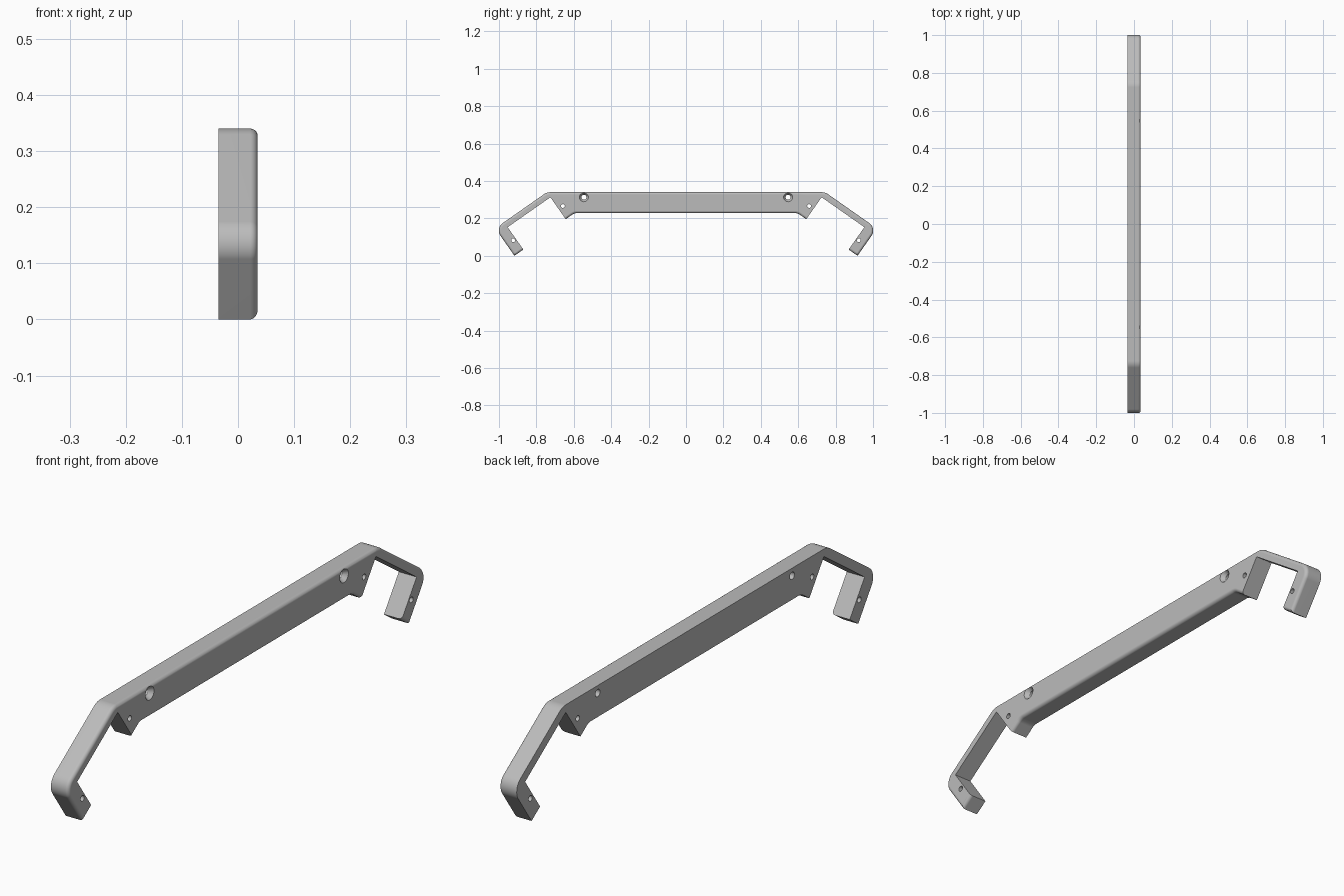
import bpy, bmesh, math
from mathutils import Vector

cube = bpy.data.objects.get("Cube")
if cube:
    bpy.data.objects.remove(cube, do_unlink=True)

HALF_WIDTH = 0.035
EDGE_ROUND = 0.013

grey = bpy.data.materials.new("satin grey")
grey.use_nodes = True
colour = (0.5, 0.5, 0.5, 1)
grey.diffuse_color = colour
grey.node_tree.nodes["Principled BSDF"].inputs["Base Color"].default_value = colour

# Side profile of one half: the arm slopes down, the hook turns back square to it
tilt = math.radians(35)
down_arm = Vector((math.cos(tilt), -math.sin(tilt)))
inward = Vector((-math.sin(tilt), -math.cos(tilt)))
slot_top = Vector((0.725, 0.313))
slot_corner = slot_top + 0.279 * down_arm
hook_inner = slot_corner + 0.146 * inward
hook_tip = hook_inner + 0.058 * down_arm
elbow = slot_corner - 0.033 * inward + 0.058 * down_arm
tab_tip = slot_top + 0.143 * inward

# Each corner: position, corner radius
half = [(Vector((0.597, 0.228)), 0.04), (tab_tip, 0), (slot_top, 0),
        (slot_corner, 0), (hook_inner, 0), (hook_tip, 0),
        (elbow, 0.048), (Vector((0.744, 0.34)), 0.06)]
corners = half + [(Vector((-p.x, p.y)), r) for p, r in reversed(half)]


def rounded_outline(corners, steps=8):
    """Replace each corner that has a radius with a tangent arc."""
    points = []
    for i, (p, r) in enumerate(corners):
        if not r:
            points.append(p)
            continue
        a = (corners[i - 1][0] - p).normalized()
        b = (corners[(i + 1) % len(corners)][0] - p).normalized()
        half_angle = a.angle(b) / 2
        centre = p + (a + b).normalized() * (r / math.sin(half_angle))
        start = p + a * (r / math.tan(half_angle)) - centre
        end = p + b * (r / math.tan(half_angle)) - centre
        for k in range(steps + 1):
            points.append(centre + start.lerp(end, k / steps).normalized() * r)
    return points


# Handle body: extrude the outline across x
outline = rounded_outline(corners)
bm = bmesh.new()
base = bm.faces.new([bm.verts.new((-HALF_WIDTH, p.x, p.y)) for p in outline])
extruded = bmesh.ops.extrude_face_region(bm, geom=[base], use_keep_orig=True)["geom"]
for v in extruded:
    if isinstance(v, bmesh.types.BMVert):
        v.co.x = HALF_WIDTH
bmesh.ops.recalc_face_normals(bm, faces=bm.faces)

# Round the outer +x rim, leaving the slot edges sharp
slot_points = (slot_top, slot_corner, hook_inner, tab_tip)


def in_slot(v):
    flat = Vector((abs(v.co.y), v.co.z))
    return any((flat - s).length < 0.001 for s in slot_points)


rim = [e for e in bm.edges if all(v.co.x > 0 for v in e.verts)
       and not all(in_slot(v) for v in e.verts)]
bmesh.ops.bevel(bm, geom=rim, offset=EDGE_ROUND, offset_type='OFFSET',
                segments=6, profile=0.5, affect='EDGES', clamp_overlap=False)
mesh = bpy.data.meshes.new("handle_body")
bm.to_mesh(mesh)
bm.free()
mesh.materials.append(grey)
body = bpy.data.objects.new("handle_body", mesh)
bpy.context.collection.objects.link(body)


def cut_hole(name, y, z, r_back, r_front, x_back, x_front):
    """Drill a round or tapered hole through the body along x."""
    bpy.ops.mesh.primitive_cone_add(
        vertices=32, radius1=r_back, radius2=r_front, depth=x_front - x_back,
        location=((x_back + x_front) / 2, y, z), rotation=(0, math.pi / 2, 0))
    cutter = bpy.context.object
    cutter.name = name
    cutter.hide_render = True
    cutter.data.materials.append(grey)
    mod = body.modifiers.new(name, 'BOOLEAN')
    mod.operation = 'DIFFERENCE'
    mod.solver = 'EXACT'
    mod.object = cutter
    bpy.context.view_layer.objects.active = body
    bpy.ops.object.modifier_apply(modifier=name)
    bpy.data.objects.remove(cutter, do_unlink=True)


# Screw holes, pin holes and countersinks on both ends
for s in (-1, 1):
    cut_hole("tab_hole", s * 0.658, 0.266, 0.01, 0.01, -0.1, 0.1)
    cut_hole("hook_hole", s * 0.924, 0.083, 0.01, 0.01, -0.1, 0.1)
    cut_hole("screw_hole", s * 0.546, 0.313, 0.013, 0.013, -0.1, 0.1)
    cut_hole("countersink", s * 0.546, 0.313, 0.0125, 0.0245, 0.018, 0.0355)

# Smooth the rounds, keep flat faces flat
bpy.ops.object.select_all(action='DESELECT')
body.select_set(True)
bpy.context.view_layer.objects.active = body
bpy.ops.object.shade_smooth_by_angle(angle=math.radians(30))
weighted = body.modifiers.new("flat_face_normals", 'WEIGHTED_NORMAL')
weighted.keep_sharp = True
